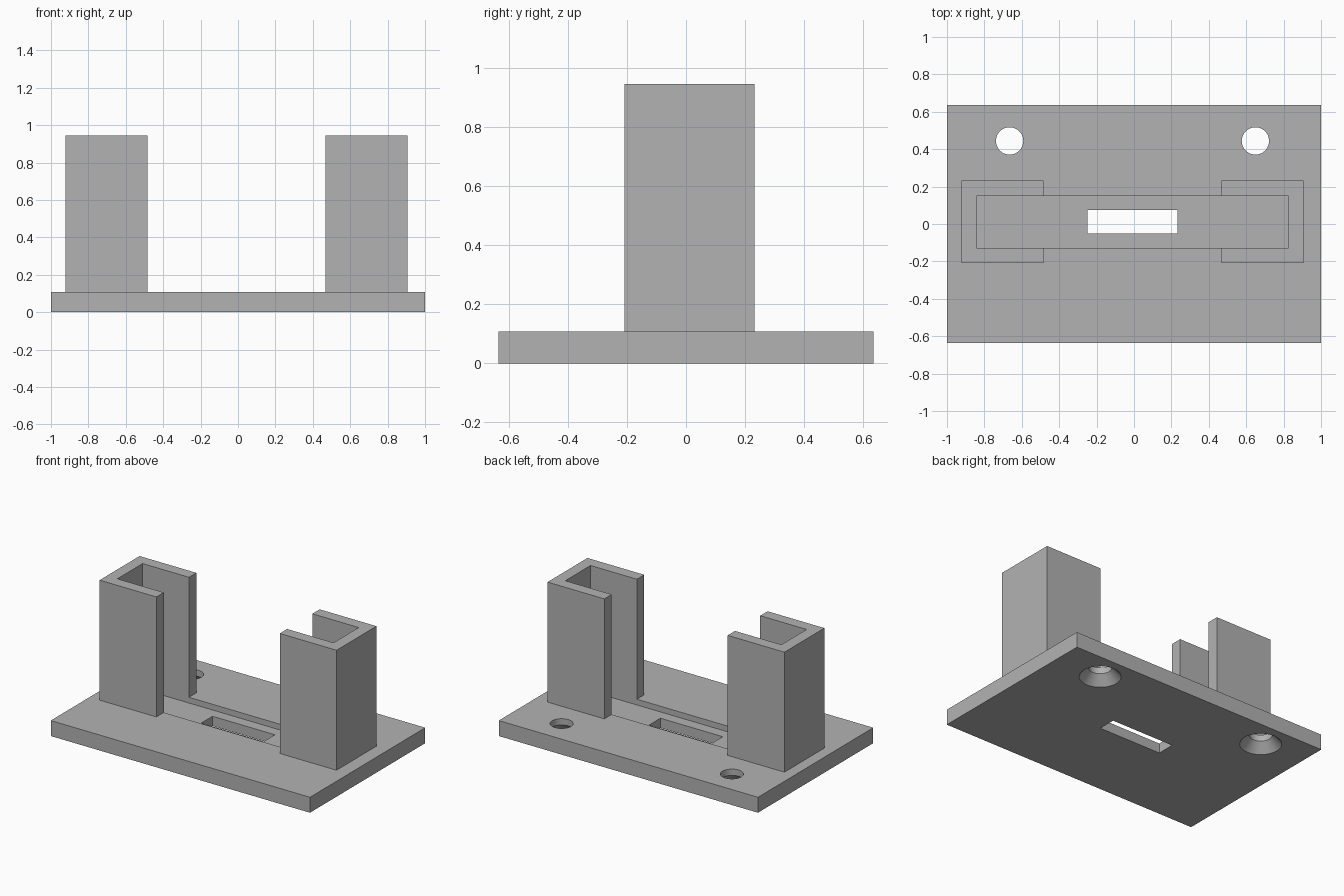
import bpy
import bmesh
from math import pi, cos, sin

if "Cube" in bpy.data.objects:
    bpy.data.objects.remove(bpy.data.objects["Cube"], do_unlink=True)

grey = bpy.data.materials.new("plain grey")
grey.use_nodes = True
colour = (0.45, 0.45, 0.45, 1)
grey.diffuse_color = colour
grey.node_tree.nodes["Principled BSDF"].inputs["Base Color"].default_value = colour

# The posts, channel and holes share a centre line slightly off the plate's centre
CX, CY = -0.008, 0.012
PLATE_TOP, POST_TOP, CHANNEL_FLOOR = 0.108, 0.945, 0.068
CHANNEL_X, CHANNEL_Y = 0.834, 0.139
POST_OUT, POST_IN, POST_Y = 0.914, 0.476, 0.22


def finish(name, bm):
    bmesh.ops.recalc_face_normals(bm, faces=bm.faces)
    mesh = bpy.data.meshes.new(name)
    bm.to_mesh(mesh)
    bm.free()
    mesh.materials.append(grey)
    obj = bpy.data.objects.new(name, mesh)
    bpy.context.collection.objects.link(obj)
    return obj


def prism(name, outline, z0, z1):
    """Extrude a flat outline upward."""
    bm = bmesh.new()
    face = bm.faces.new([bm.verts.new((x, y, z0)) for x, y in outline])
    top = bmesh.ops.extrude_face_region(bm, geom=[face])["geom"]
    verts = [v for v in top if isinstance(v, bmesh.types.BMVert)]
    bmesh.ops.translate(bm, verts=verts, vec=(0, 0, z1 - z0))
    return finish(name, bm)


def box(name, cx, cy, hx, hy, z0, z1):
    outline = [(cx - hx, cy - hy), (cx + hx, cy - hy),
               (cx + hx, cy + hy), (cx - hx, cy + hy)]
    return prism(name, outline, z0, z1)


def lathe(name, cx, cy, rings, sides=48):
    """Closed round solid from (radius, height) rings."""
    bm = bmesh.new()
    loops = [[bm.verts.new((cx + r * cos(2 * pi * i / sides),
                            cy + r * sin(2 * pi * i / sides), z))
              for i in range(sides)] for r, z in rings]
    for low, high in zip(loops, loops[1:]):
        for i in range(sides):
            j = (i + 1) % sides
            bm.faces.new((low[i], low[j], high[j], high[i]))
    bm.faces.new(loops[0])
    bm.faces.new(loops[-1])
    return finish(name, bm)


def cut(target, cutter):
    mod = target.modifiers.new("cut", "BOOLEAN")
    mod.operation = "DIFFERENCE"
    mod.solver = "EXACT"
    mod.object = cutter
    bpy.context.view_layer.objects.active = target
    bpy.ops.object.modifier_apply(modifier=mod.name)
    bpy.data.objects.remove(cutter, do_unlink=True)


# Base plate with shallow channel and through slot
plate = box("base_plate", 0, 0, 1.0, 0.635, 0, PLATE_TOP)
cut(plate, box("channel_cutter", CX, CY, CHANNEL_X, CHANNEL_Y, CHANNEL_FLOOR, 0.3))
cut(plate, box("slot_cutter", CX, CY, 0.241, 0.062, -0.1, 0.3))

# Screw holes, countersunk from below
for side in (-1, 1):
    rings = [(0.18, -0.05), (0.132, 0), (0.073, 0.064), (0.073, 0.2)]
    cut(plate, lathe("hole_cutter", CX + side * 0.657, 0.444, rings))

# C-shaped posts that face each other across the channel
for name, side in (("left_post", 1), ("right_post", -1)):
    half = [(POST_IN, CHANNEL_Y), (POST_IN, POST_Y), (POST_OUT, POST_Y)]
    outline = half + [(x, -y) for x, y in reversed(half)]
    outline += [(CHANNEL_X, -CHANNEL_Y), (CHANNEL_X, CHANNEL_Y)]
    prism(name, [(CX + side * x, CY + y) for x, y in outline], PLATE_TOP, POST_TOP)

# Smooth hole walls, crisp edges
bpy.ops.object.select_all(action="DESELECT")
plate.select_set(True)
bpy.context.view_layer.objects.active = plate
bpy.ops.object.shade_smooth_by_angle(angle=pi / 6)
